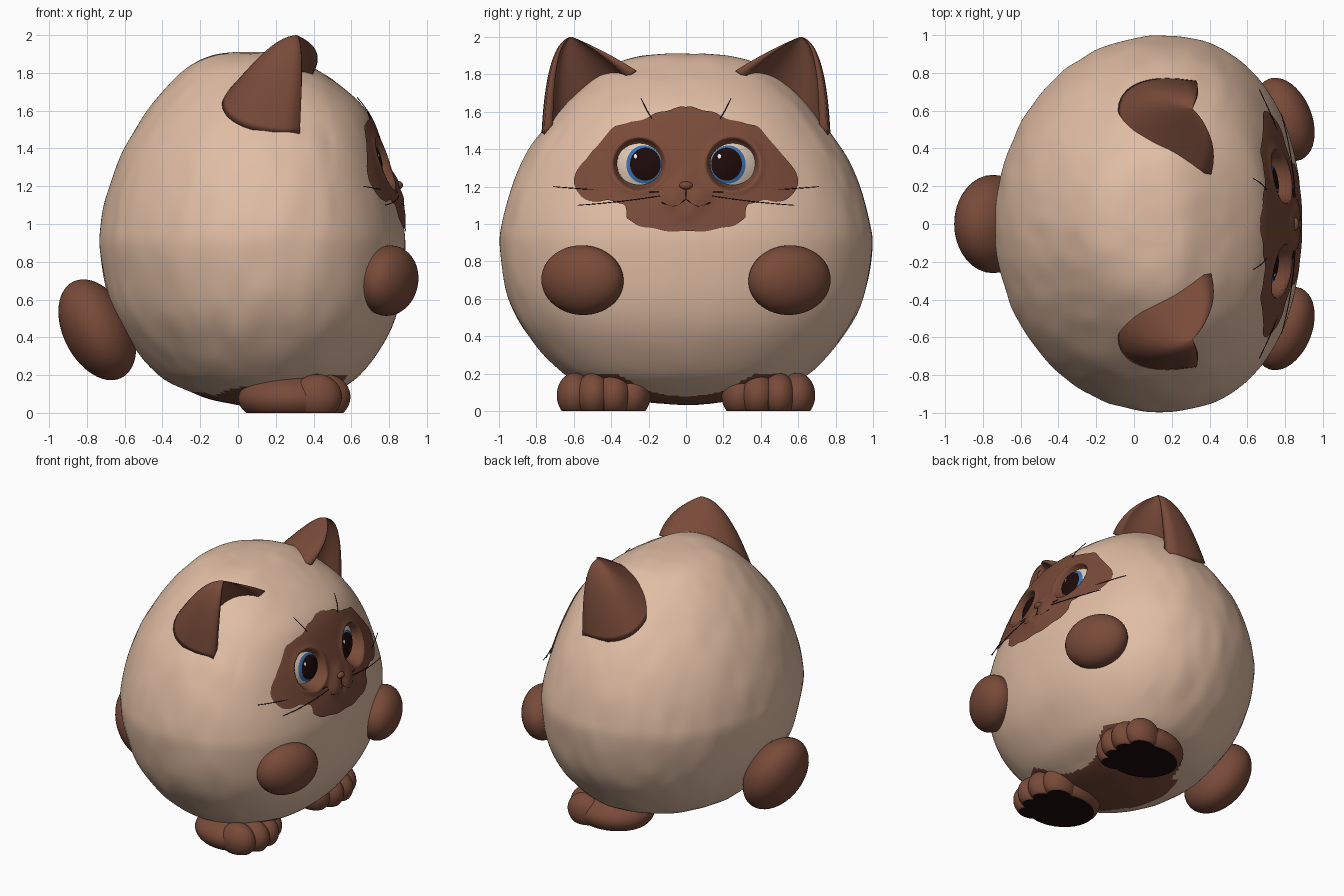
import bpy, bmesh, math
from mathutils import Vector, Matrix, noise

if "Cube" in bpy.data.objects:
    bpy.data.objects.remove(bpy.data.objects["Cube"])


def material(name, rgb):
    m = bpy.data.materials.new(name)
    m.diffuse_color = (*rgb, 1)
    m.use_nodes = True
    m.node_tree.nodes["Principled BSDF"].inputs["Base Color"].default_value = m.diffuse_color
    return m


CREAM = material("cream fur", (0.75, 0.51, 0.37))
BROWN = material("brown fur", (0.19, 0.07, 0.041))
DARK = material("dark brown", (0.013, 0.003, 0.003))
BLUE = material("iris blue", (0.04, 0.17, 0.46))
WHITE = material("eye white", (0.75, 0.6, 0.48))
GLINT = material("glint white", (0.9, 0.9, 0.9))


def finish(name, bm, mats, rule=None, fix=True):
    if fix:
        bmesh.ops.recalc_face_normals(bm, faces=bm.faces)
    for f in bm.faces:
        f.smooth = True
        if rule:
            f.material_index = rule(f.calc_center_median())
    me = bpy.data.meshes.new(name)
    bm.to_mesh(me)
    bm.free()
    for m in mats:
        me.materials.append(m)
    ob = bpy.data.objects.new(name, me)
    bpy.context.collection.objects.link(ob)
    return ob


def loft(bm, rows):
    # closed loops joined into a skin with capped ends
    vs = [[bm.verts.new(p) for p in r] for r in rows]
    n = len(rows[0])
    for a, b in zip(vs, vs[1:]):
        for i in range(n):
            j = (i + 1) % n
            bm.faces.new((a[i], a[j], b[j], b[i]))
    bm.faces.new(vs[0])
    bm.faces.new(vs[-1])


def catmull(p0, p1, p2, p3, t):
    return [0.5 * (2 * b + (c - a) * t + (2 * a - 5 * b + 4 * c - d) * t * t
                   + (3 * b - a - 3 * c + d) * t ** 3) for a, b, c, d in zip(p0, p1, p2, p3)]


# body: stacked oval sections (height, back x, front x, half width)
SECTIONS = [(0.035, 0.04, 0.22, 0.08), (0.06, -0.1, 0.38, 0.28), (0.1, -0.22, 0.49, 0.44),
            (0.2, -0.42, 0.645, 0.655), (0.4, -0.585, 0.79, 0.84), (0.6, -0.68, 0.86, 0.945),
            (0.85, -0.73, 0.885, 0.993), (1.0, -0.725, 0.875, 0.985), (1.2, -0.68, 0.825, 0.93),
            (1.4, -0.6, 0.765, 0.835), (1.6, -0.48, 0.68, 0.68), (1.75, -0.355, 0.52, 0.53),
            (1.85, -0.235, 0.36, 0.39), (1.895, -0.13, 0.27, 0.25), (1.91, -0.02, 0.2, 0.1)]
LEVELS = []
last = len(SECTIONS) - 1
for i in range(last):
    quad = [SECTIONS[min(max(k, 0), last)] for k in range(i - 1, i + 3)]
    LEVELS += [catmull(*quad, k / 8) for k in range(8)]
LEVELS.append(list(SECTIONS[-1]))
POW = 2.25      # the front half is a little squarer than an ellipse


def mid_x(back, front):
    return 0.125 + 0.1 * (back + front)


def front_x(y, z):
    # front surface of the body
    for a, b in zip(LEVELS, LEVELS[1:]):
        if a[0] <= z <= b[0]:
            t = (z - a[0]) / (b[0] - a[0])
            _, back, front, w = [p + (q - p) * t for p, q in zip(a, b)]
            c = mid_x(back, front)
            return c + (front - c) * max(0, 1 - (abs(y) / w) ** POW) ** (1 / POW)
    return 0


def eye_plane(y, z):
    return 0.715 - 0.12 * (z - 1.32) - 0.25 * (abs(y) - 0.25)


def socket(x, y, z, inner, outer, drop):
    # press an eye socket into a front surface
    t = (outer - math.hypot(abs(y) - 0.25, z - 1.32)) / (outer - inner)
    t = min(1, max(0, t))
    t = t * t * (3 - 2 * t)
    return x * (1 - t) + (eye_plane(y, z) - drop) * t


def body_point(level, ang):
    z, back, front, w = level
    c = mid_x(back, front)
    ca, sa = math.cos(ang), math.sin(ang)
    if ca > 0:
        k = (ca ** POW + abs(sa) ** POW) ** (-1 / POW)
        p = Vector((c + (front - c) * ca * k, w * sa * k, z))
    else:
        p = Vector((c + (c - back) * ca, w * sa, z))
    amp = 0.002 if p.x > 0.5 else 0.008
    d = noise.noise(Vector((p.x * 8, p.y * 8, p.z * 4))) * amp
    p += Vector((p.x - 0.1, p.y, (p.z - 0.9) * 0.5)) * d
    if p.x > 0.5:
        p.x = socket(p.x, p.y, p.z, 0.15, 0.2, 0.03)
    return p


def body_colour(c):
    feet = math.exp(-((abs(c.y) - 0.44) / 0.2) ** 2) * min(1, max(0, (c.x + 0.2) / 0.45))
    rear = 0.03 if c.x < 0 and abs(c.y) < 0.25 else 0
    return int(c.z < 0.08 + 0.13 * feet + rear)


bm = bmesh.new()
loft(bm, [[body_point(lv, 2 * math.pi * k / 200) for k in range(200)] for lv in LEVELS])
finish("body", bm, [CREAM, BROWN], body_colour)


# plates over the front, with their depth given by a surface function
def patch(name, outline, centre, surface, mat, rings):
    bm = bmesh.new()

    def vert(y, z):
        return bm.verts.new((surface(y, z), y, z))
    cy, cz = centre
    hub = vert(cy, cz)
    prev, n = None, len(outline)
    for r in range(1, rings + 1):
        t = r / rings
        ring = [vert(cy + (y - cy) * t, cz + (z - cz) * t) for y, z in outline]
        for i in range(n):
            j = (i + 1) % n
            bm.faces.new((prev[i], ring[i], ring[j], prev[j]) if prev else (hub, ring[i], ring[j]))
        prev = ring
    return finish(name, bm, [mat], fix=False)


def oval(cy, cz, ry, rz, n=40):
    return [(cy + ry * math.cos(2 * math.pi * k / n), cz + rz * math.sin(2 * math.pi * k / n))
            for k in range(n)]


def bump(y, z, cy, cz, r):
    return math.exp(-((abs(y) - cy) ** 2 + (z - cz) ** 2) / r ** 2)


def face_x(y, z):
    # eye rims, muzzle pads, nose bridge and chin, then the sockets
    rim = math.exp(-((math.hypot(abs(y) - 0.25, z - 1.32) - 0.145) / 0.022) ** 2)
    x = (front_x(y, z) + 0.008 + 0.008 * rim + 0.028 * bump(y, z, 0.065, 1.145, 0.07)
         + 0.02 * bump(y, z, 0, 1.23, 0.05) + 0.012 * bump(y, z, 0, 1.06, 0.05))
    return socket(x, y, z, 0.112, 0.145, 0.012)


# face mask
half = [(0, 1.625), (0.13, 1.6), (0.26, 1.55), (0.38, 1.52), (0.48, 1.41), (0.54, 1.34),
        (0.6, 1.24), (0.54, 1.13), (0.42, 1.125), (0.33, 1.1), (0.305, 1.02), (0.18, 0.975), (0, 0.96)]
loop = [(-y, z) for y, z in half] + half[-2:0:-1]
outline = []
for i in range(len(loop)):
    quad = [loop[(i + k) % len(loop)] for k in (-1, 0, 1, 2)]
    outline += [catmull(*quad, k / 8) for k in range(8)]
outline = [(y * (1 + 0.005 * math.sin(k * 0.9)), z + 0.004 * math.sin(k * 0.8)) for k, (y, z) in enumerate(outline)]
patch("face_mask", outline, (0, 1.27), face_x, BROWN, 48)

# eyes
for s, side in ((1, "left"), (-1, "right")):
    def eye(lift):
        return lambda y, z: (eye_plane(y, z) + lift
                             + 0.035 * (1 - (math.hypot(y - s * 0.25, z - 1.32) / 0.12) ** 2))
    patch(side + "_eye_white", oval(s * 0.25, 1.32, 0.122, 0.112), (s * 0.25, 1.32), eye(0), WHITE, 8)
    patch(side + "_iris", oval(s * 0.225, 1.318, 0.094, 0.102), (s * 0.225, 1.318), eye(0.004), BLUE, 8)
    patch(side + "_pupil", oval(s * 0.217, 1.32, 0.082, 0.088), (s * 0.217, 1.32), eye(0.008), DARK, 8)
    gy = s * 0.224 - 0.046
    patch(side + "_eye_glint", oval(gy, 1.362, 0.009, 0.012, 12), (gy, 1.362), eye(0.011), GLINT, 2)


# rounded parts, optionally flattened on the ground with dark soles
def ellipsoids(name, blobs, mats, floor=False):
    bm = bmesh.new()
    for centre, radii, rot in blobs:
        mat = Matrix.Translation(centre) @ rot @ Matrix.Diagonal((*radii, 1))
        bmesh.ops.create_uvsphere(bm, u_segments=40, v_segments=28, radius=1, matrix=mat)
    if floor:
        for v in bm.verts:
            v.co.z = max(v.co.z, 0)
    return finish(name, bm, mats, (lambda c: int(c.z < 0.004)) if floor else None)


NONE = Matrix.Identity(4)
ellipsoids("nose", [((front_x(0, 1.205) + 0.025, 0, 1.205), (0.025, 0.036, 0.022), NONE)], [BROWN])
ellipsoids("tail", [((-0.745, 0, 0.44), (0.18, 0.26, 0.285), Matrix.Rotation(-0.47, 4, 'Y'))], [BROWN])


def bezier(a, b, c, t):
    return a * (1 - t) ** 2 + b * 2 * t * (1 - t) + c * t * t


def ear(name, s):
    # cupped cone: full outer arc and shallower inner arc at each height
    tip = Vector((0.31, 0.61, 2.0))
    rows = []
    for k in range(-2, 25):
        t = k / 24
        t = t if t < 0 else 1 - (1 - t) ** 1.5
        t = min(t, 0.999)
        a = bezier(Vector((0.415, 0.29, 1.835)), Vector((0.45, 0.46, 1.94)), tip, t)
        b = bezier(Vector((0.33, 0.755, 1.545)), Vector((0.35, 0.73, 1.98)), tip, t)
        c, h = (a + b) / 2, (a - b) / 2
        back = Vector((-0.42, 0.06, 0.01)) * (1 - t) ** 0.85
        arc = [math.pi * i / 24 for i in range(25)]
        row = [c + h * math.cos(q) + back * math.sin(q) ** 0.8 for q in arc]
        row += [c + h * 0.8 * math.cos(q) + back * (0.02 + 0.4 * math.sin(q)) for q in reversed(arc)]
        rows.append([(p.x, p.y * s, p.z) for p in row])
    bm = bmesh.new()
    loft(bm, rows)
    finish(name, bm, [BROWN])


def strand(name, pts, r):
    cu = bpy.data.curves.new(name, 'CURVE')
    cu.dimensions = '3D'
    cu.bevel_depth, cu.bevel_resolution = r, 1
    sp = cu.splines.new('NURBS')
    sp.points.add(len(pts) - 1)
    for q, p in zip(sp.points, pts):
        q.co = (*p, 1)
    sp.order_u, sp.use_endpoint_u = 3, True
    cu.materials.append(DARK)
    bpy.context.collection.objects.link(bpy.data.objects.new(name, cu))


def on_face(y, z, lift=0.0):
    return (face_x(y, z) + lift, y, z)


# whisker start and end as (y, z, y, z)
WHISKERS = [(0.14, 1.17, 0.71, 1.2), (0.14, 1.15, 0.58, 1.1), (0.18, 1.56, 0.24, 1.67)]
strand("mouth_split", [on_face(0, z) for z in (1.185, 1.16, 1.135)], 0.003)
for s, side in ((1, "left"), (-1, "right")):
    ear(side + "_ear", s)
    turn = Matrix.Rotation(0.38 * s, 4, 'Z') @ Matrix.Rotation(0.15, 4, 'Y')
    ellipsoids(side + "_front_paw", [((0.797, s * 0.553, 0.7), (0.143, 0.23, 0.187), turn)], [BROWN])
    blobs = [((0.285, s * 0.44, 0.075), (0.285, 0.25, 0.14), NONE)]
    for x, y, r in ((0.42, 0.285, 0.095), (0.465, 0.385, 0.095), (0.465, 0.495, 0.095), (0.42, 0.595, 0.095)):
        blobs.append(((x, s * y, 0.085), (0.13, r, 0.12), NONE))
    ellipsoids(side + "_foot", blobs, [BROWN, DARK], floor=True)
    strand(side + "_mouth", [on_face(s * y, z) for y, z in ((0, 1.135), (0.03, 1.105), (0.08, 1.09), (0.13, 1.115))], 0.003)
    for k, (y0, z0, y1, z1) in enumerate(WHISKERS):
        ym, zm = (y0 + y1) / 2, (z0 + z1) / 2 - 0.01
        strand(f"{side}_whisker_{k + 1}", [on_face(s * y0, z0), (front_x(ym, zm) + 0.03, s * ym, zm),
                                           (front_x(y1, z1) + 0.04, s * y1, z1)], 0.0025)
